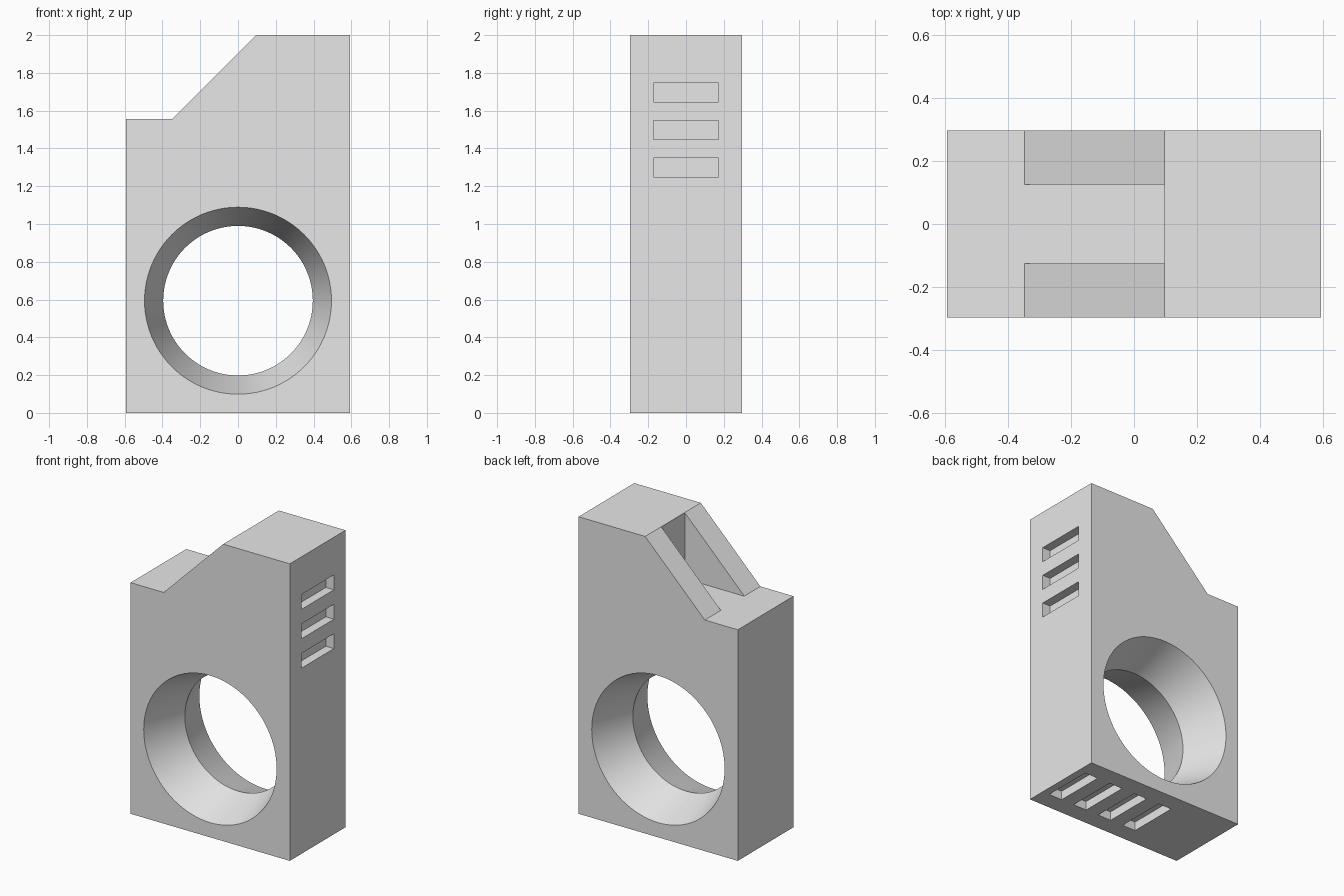
import bpy, bmesh
from math import cos, sin, tau

W, D, H = 0.593, 0.296, 2.0        # half width, half depth, height
STEP, RAMP_FOOT, RAMP_TOP = 1.556, -0.347, 0.097

default_cube = bpy.data.objects.get("Cube")
if default_cube:
    bpy.data.objects.remove(default_cube, do_unlink=True)

grey = bpy.data.materials.new("plain grey")
grey.use_nodes = True
grey.diffuse_color = (0.8, 0.8, 0.8, 1)
grey.node_tree.nodes["Principled BSDF"].inputs["Base Color"].default_value = (0.8, 0.8, 0.8, 1)


def make_object(name, bm):
    bmesh.ops.recalc_face_normals(bm, faces=bm.faces)
    mesh = bpy.data.meshes.new(name)
    bm.to_mesh(mesh)
    bm.free()
    mesh.materials.append(grey)
    obj = bpy.data.objects.new(name, mesh)
    bpy.context.collection.objects.link(obj)
    return obj


def add_box(bm, low, high):
    verts = bmesh.ops.create_cube(bm, size=1)["verts"]
    for v in verts:
        v.co = [l if c < 0 else h for c, l, h in zip(v.co, low, high)]


def bridge_rings(bm, rings):
    """Closed solid through a series of equal vertex rings."""
    loops = [[bm.verts.new(p) for p in ring] for ring in rings]
    n = len(loops[0])
    for a, b in zip(loops, loops[1:]):
        for i in range(n):
            j = (i + 1) % n
            bm.faces.new((a[i], a[j], b[j], b[i]))
    bm.faces.new(loops[0])
    bm.faces.new(loops[-1])


def carve(body, cutter):
    cutter.hide_render = True
    mod = body.modifiers.new("carve", "BOOLEAN")
    mod.operation, mod.solver, mod.object = "DIFFERENCE", "EXACT", cutter
    bpy.context.view_layer.objects.active = body
    bpy.ops.object.modifier_apply(modifier=mod.name)
    bpy.data.objects.remove(cutter, do_unlink=True)


# Main block: side profile with a step and a ramp
profile = [(-W, 0), (W, 0), (W, H), (RAMP_TOP, H), (RAMP_FOOT, STEP), (-W, STEP)]
bm = bmesh.new()
bridge_rings(bm, [[(x, y, z) for x, z in profile] for y in (-D, D)])
body = make_object("housing_block", bm)

# Round through-hole, narrowest halfway through
waist, mouth, centre, over = 0.396, 0.495, 0.594, 1.3
rim = waist + (mouth - waist) * over
bm = bmesh.new()
bridge_rings(bm, [[(r * cos(tau * i / 96), y, centre + r * sin(tau * i / 96))
                   for i in range(96)]
                  for y, r in ((-D * over, rim), (0, waist), (D * over, rim))])
carve(body, make_object("hole_cutter", bm))

# Channel between the two ramped cheeks
bm = bmesh.new()
add_box(bm, (RAMP_FOOT - 0.001, -0.125, STEP - 0.001), (RAMP_TOP - 0.001, 0.125, H + 0.1))
carve(body, make_object("channel_cutter", bm))

# Shallow slots: three in the right side, four in the underside
depth, half, length = 0.06, 0.05, 0.173
bm = bmesh.new()
for i in range(3):
    z = 1.3 + 0.198 * i
    add_box(bm, (W - depth, -length, z - half), (W + 0.1, length, z + half))
for i in range(4):
    x = 0.49 - 0.198 * i
    add_box(bm, (x - half, -length, -0.1), (x + half, length, depth))
carve(body, make_object("slot_cutter", bm))

# Smooth the hole wall, keep every edge crisp
bpy.ops.object.select_all(action="DESELECT")
body.select_set(True)
bpy.context.view_layer.objects.active = body
bpy.ops.object.shade_smooth_by_angle()
